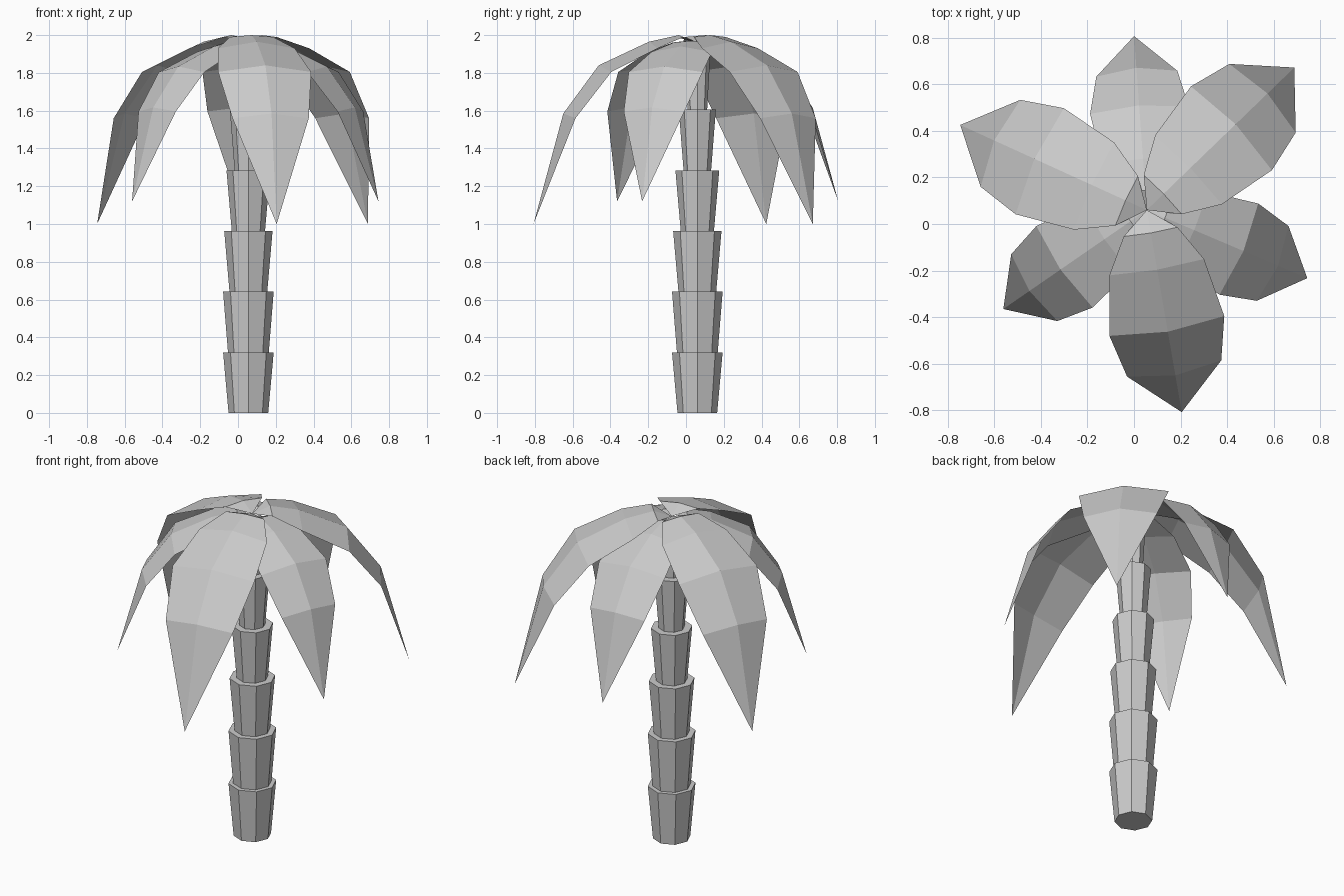
import bpy, bmesh
from math import sin, cos, pi, radians

if "Cube" in bpy.data.objects:
    bpy.data.objects.remove(bpy.data.objects["Cube"])

CX, CY = 0.055, 0.06


def finish(bm, name):
    me = bpy.data.meshes.new(name)
    bm.to_mesh(me)
    bm.free()
    ob = bpy.data.objects.new(name, me)
    bpy.context.collection.objects.link(ob)
    return ob


# Trunk: stacked flaring octagonal segments joined by ledges
def make_trunk():
    bottoms = [0.105, 0.108, 0.10, 0.088, 0.073, 0.052]
    tops = [0.134, 0.134, 0.128, 0.116, 0.098, 0.07]
    step = 0.321
    bm = bmesh.new()
    rings = []
    for i, (rb, rt) in enumerate(zip(bottoms, tops)):
        for r, z in ((rb, i * step), (rt, (i + 1) * step)):
            rings.append([bm.verts.new((CX + r * cos(k * pi / 4),
                                        CY + r * sin(k * pi / 4), z)) for k in range(8)])
    for a, b in zip(rings, rings[1:]):
        for k in range(8):
            n = (k + 1) % 8
            bm.faces.new((a[k], a[n], b[n], b[k]))
    bm.faces.new(rings[0][::-1])
    bm.faces.new(rings[-1])
    return finish(bm, "trunk")


# Frond rows: (mid reach, mid z, edge reach, edge z, half width)
ROWS = [(0.10, 2.00, 0.095, 1.99, 0.117),
        (0.26, 1.965, 0.249, 1.93, 0.206),
        (0.53, 1.84, 0.505, 1.805, 0.25),
        (0.72, 1.585, 0.69, 1.56, 0.205)]


def make_frond(name, angle, scale):
    a = radians(angle)
    bm = bmesh.new()

    def vert(reach, side, z):
        reach, side = reach * scale, side * scale
        return bm.verts.new((CX + reach * cos(a) - side * sin(a),
                             CY + reach * sin(a) + side * cos(a),
                             2.0 - (1 - scale) * 0.2 + (z - 2.0) * scale))

    root = vert(0.0, 0, 1.96)
    tip = vert(0.88, 0, 1.0)
    rows = [(vert(er, -w, ez), vert(mr, 0, mz), vert(er, w, ez))
            for mr, mz, er, ez, w in ROWS]
    for i in range(2):
        bm.faces.new((root, rows[0][i], rows[0][i + 1]))
        for p, q in zip(rows, rows[1:]):
            bm.faces.new((p[i], q[i], q[i + 1], p[i + 1]))
        bm.faces.new((rows[-1][i], tip, rows[-1][i + 1]))
    bmesh.ops.recalc_face_normals(bm, faces=bm.faces)
    bm.normal_update()
    if sum(f.normal.z for f in bm.faces) < 0:
        bmesh.ops.reverse_faces(bm, faces=bm.faces)
    return finish(bm, name)


make_trunk()
# Three large and three small fronds alternate around the crown
for i, ang in enumerate((44, 155.5, 279.8)):
    make_frond(f"large_frond_{i + 1}", ang, 1.0)
for i, ang in enumerate((94.2, 214.6, 337)):
    make_frond(f"small_frond_{i + 1}", ang, 0.85)
